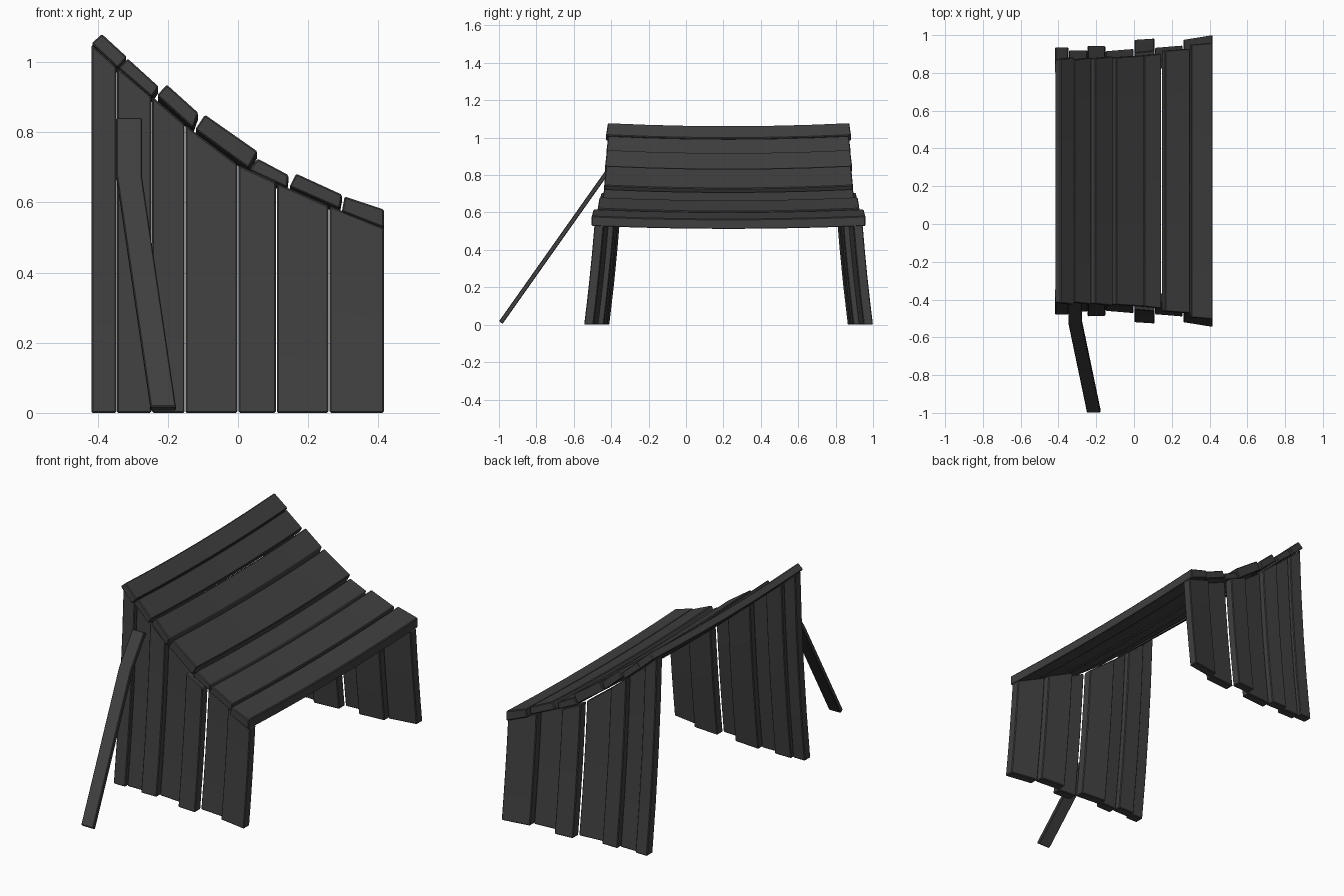
import bpy, bmesh

if "Cube" in bpy.data.objects:
    bpy.data.objects.remove(bpy.data.objects["Cube"])

YC = 0.2275  # middle of the shelter along y


def loft(name, sections, bevel=0.004):
    """Skin a chain of four-cornered sections into one closed board."""
    bm = bmesh.new()
    rings = [[bm.verts.new(p) for p in s] for s in sections]
    bm.faces.new(rings[0])
    bm.faces.new(rings[-1])
    for a, b in zip(rings, rings[1:]):
        for i in range(4):
            j = (i + 1) % 4
            bm.faces.new((a[i], a[j], b[j], b[i]))
    bmesh.ops.recalc_face_normals(bm, faces=bm.faces)
    me = bpy.data.meshes.new(name)
    bm.to_mesh(me)
    bm.free()
    ob = bpy.data.objects.new(name, me)
    bpy.context.collection.objects.link(ob)
    m = ob.modifiers.new("bevel", "BEVEL")
    m.width = bevel
    m.segments = 1
    m.limit_method = 'ANGLE'
    return ob


def lean(z):
    """Inward lean of a wall board at height z."""
    return 0.126 * z - 0.043 * z * z


# wall boards: x0, x1, top z at x0, top z at x1, outer y at x0 and x1
walls = [
    (-0.418, -0.347, 1.05, 0.987, -0.479, -0.479),
    (-0.345, -0.247, 0.985, 0.903, -0.464, -0.464),
    (-0.245, -0.152, 0.902, 0.822, -0.489, -0.487),
    (-0.150, -0.002, 0.820, 0.708, -0.460, -0.472),
    (0.002, 0.108, 0.706, 0.657, -0.520, -0.527),
    (0.111, 0.258, 0.655, 0.590, -0.478, -0.490),
    (0.261, 0.416, 0.590, 0.527, -0.520, -0.545),
]
T = 0.05
for side, label in ((1, "front"), (-1, "back")):
    for n, (x0, x1, za, zb, ya, yb) in enumerate(walls):
        secs = []
        for k in range(5):
            t = k / 4
            l, r = za * t, zb * t
            pts = [(x0, ya + lean(l), l), (x1, yb + lean(r), r),
                   (x1, yb + T + lean(r), r), (x0, ya + T + lean(l), l)]
            secs.append([(x, YC + side * (y - YC), z) for x, y, z in pts])
        loft(f"{label}_wall_board_{n + 1}", secs)

# roof boards: top-left, top-right, lower-right, lower-left in xz, then half length
roof = [
    ((-0.388, 1.080), (-0.316, 1.014), (-0.343, 0.983), (-0.418, 1.053), 0.645),
    ((-0.314, 1.010), (-0.226, 0.930), (-0.245, 0.900), (-0.341, 0.983), 0.643),
    ((-0.203, 0.936), (-0.113, 0.855), (-0.128, 0.812), (-0.231, 0.905), 0.650),
    ((-0.094, 0.850), (0.056, 0.745), (0.030, 0.698), (-0.122, 0.808), 0.655),
    ((0.056, 0.725), (0.144, 0.678), (0.140, 0.642), (0.032, 0.692), 0.665),
    ((0.166, 0.682), (0.297, 0.622), (0.290, 0.582), (0.147, 0.645), 0.690),
    ((0.304, 0.617), (0.416, 0.580), (0.416, 0.527), (0.296, 0.574), 0.722),
]
for n, (*prof, h) in enumerate(roof):
    secs = []
    for k in range(7):
        u = k / 3 - 1
        sag = 0.016 * (1 - u * u)
        # the low end of each board is a little longer than the high end
        secs.append([(x, YC + u * (h + (0.010 if i in (1, 2) else 0)), z - sag)
                     for i, (x, z) in enumerate(prof)])
    loft(f"roof_board_{n + 1}", secs)

# leaning prop in front of the wall, with a kink near its top
path = [(-0.213, -0.99, 0.012), (-0.310, -0.525, 0.67), (-0.310, -0.408, 0.835)]
ny, nz = -0.0095, 0.0068
secs = []
for x, y, z in path:
    secs.append([(x - 0.036, y + ny, z + nz), (x + 0.036, y + ny, z + nz),
                 (x + 0.036, y - ny, z - nz), (x - 0.036, y - ny, z - nz)])
loft("leaning_prop", secs, 0.003)

# dark weathered wood
wood = bpy.data.materials.new("dark_wood")
wood.diffuse_color = (0.05, 0.05, 0.05, 1)
wood.use_nodes = True
wood.node_tree.nodes["Principled BSDF"].inputs["Base Color"].default_value = wood.diffuse_color
for ob in bpy.context.collection.objects:
    ob.data.materials.append(wood)
